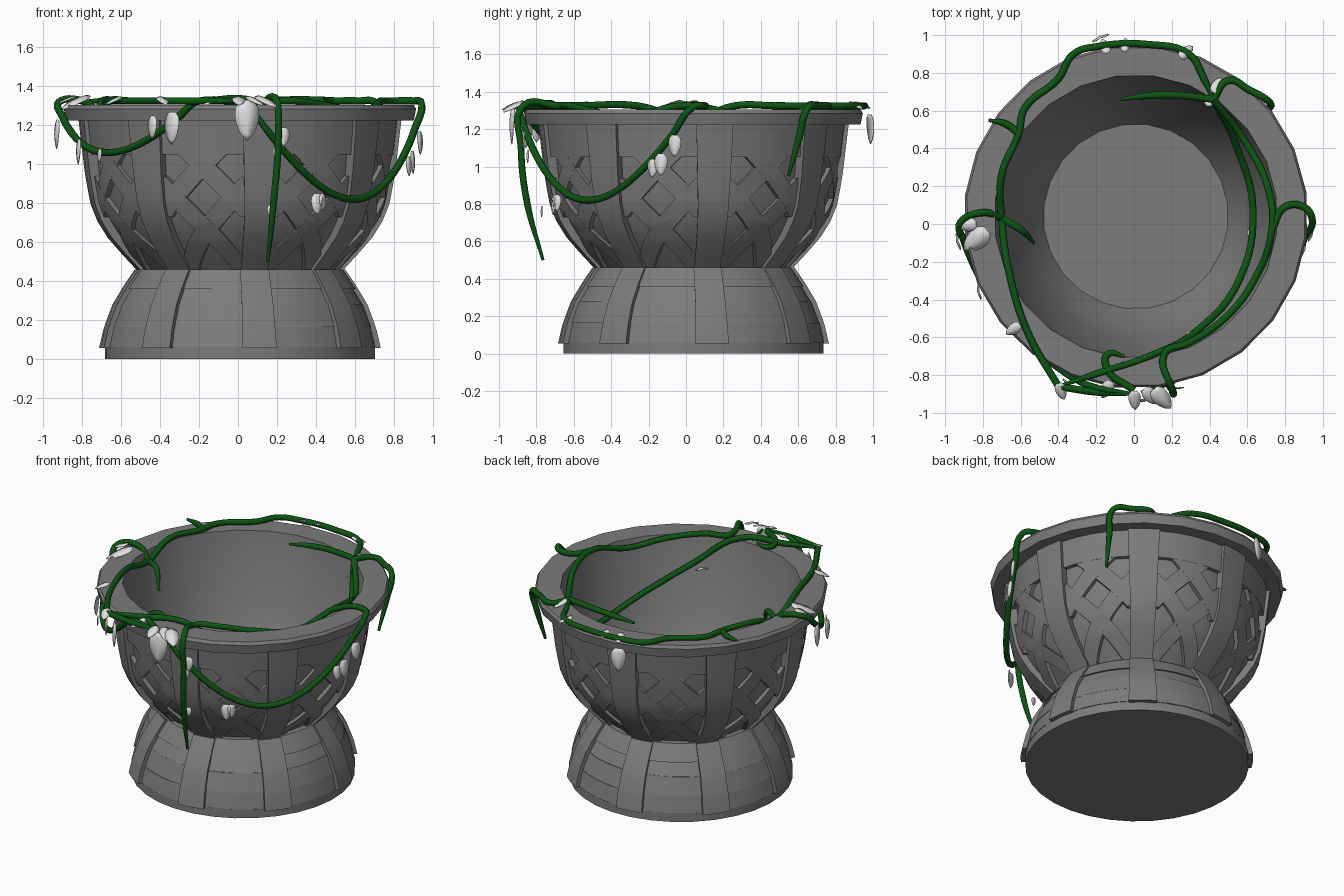
import bpy, bmesh, math, random
from mathutils import Vector, Matrix

random.seed(4)
if "Cube" in bpy.data.objects:
    bpy.data.objects.remove(bpy.data.objects["Cube"])

CX, CY = .01, .04
TURN, STEP, LIMIT = math.radians(8), math.radians(45), math.radians(17)

# Silhouettes as (height, radius), and the hollow as (radius, height)
BOWL = [(.44, .515), (.5, .57), (.6, .665), (.7, .73), (.8, .77), (.95, .797), (1.23, .83)]
BASE = [(.05, .725), (.16, .7), (.28, .655), (.38, .595), (.46, .54)]
HOLLOW = [(.49, .5), (.58, .65), (.65, .85), (.7, 1.05), (.735, 1.2), (.75, 1.305)]


def material(name, *rgb):
    mat = bpy.data.materials.new(name)
    mat.use_nodes = True
    mat.diffuse_color = (*rgb, 1)
    mat.node_tree.nodes["Principled BSDF"].inputs["Base Color"].default_value = (*rgb, 1)
    return mat


STONE = material("grey stone", .2, .2, .2)
VINE = material("vine green", .004, .09, .006)
LEAF = material("pale leaf", .75, .75, .75)


def finish(name, bm, mat, angle=30):
    bmesh.ops.remove_doubles(bm, verts=bm.verts, dist=.0005)
    bmesh.ops.recalc_face_normals(bm, faces=bm.faces)
    mesh = bpy.data.meshes.new(name)
    bm.to_mesh(mesh)
    bm.free()
    ob = bpy.data.objects.new(name, mesh)
    bpy.context.collection.objects.link(ob)
    mesh.materials.append(mat)
    bpy.ops.object.select_all(action="DESELECT")
    ob.select_set(True)
    bpy.context.view_layer.objects.active = ob
    bpy.ops.object.shade_smooth_by_angle(angle=math.radians(angle))
    return ob


def polar(radius, angle, z):
    return Vector((CX + radius * math.cos(angle), CY + radius * math.sin(angle), z))


def interp(table, key):
    for (k0, v0), (k1, v1) in zip(table, table[1:]):
        if key <= k1:
            return v0 + (v1 - v0) * (key - k0) / (k1 - k0)
    return table[-1][1]


def levels(start, end, count):
    return [start + (end - start) * i / count for i in range(count + 1)]


def lathe(name, profile, sides):
    bm = bmesh.new()
    rings = [[bm.verts.new(polar(r, TURN + math.tau * i / sides, z)) for i in range(sides)]
             for r, z in profile]
    for low, high in zip(rings, rings[1:]):
        for i in range(sides):
            j = (i + 1) % sides
            bm.faces.new((low[i], low[j], high[j], high[i]))
    bm.faces.new(rings[0])
    bm.faces.new(rings[-1])
    finish(name, bm, STONE)


def slab(bm, rows, depth, cols=2):
    """Solid curved strip; each row is (height, start angle, end angle, radius)."""
    out, inn = [[[bm.verts.new(polar(r - inset, angle, z)) for angle in levels(a, b, cols)]
                 for z, a, b, r in rows] for inset in (0, depth)]
    for i in range(len(rows) - 1):
        for sheet in (out, inn):
            for c in range(cols):
                bm.faces.new((sheet[i][c], sheet[i][c + 1], sheet[i + 1][c + 1], sheet[i + 1][c]))
        for c in (0, cols):
            bm.faces.new((out[i][c], inn[i][c], inn[i + 1][c], out[i + 1][c]))
    for i in (0, -1):
        for c in range(cols):
            bm.faces.new((out[i][c], out[i][c + 1], inn[i][c + 1], inn[i][c]))


# Bowl with thick rim and hollow inside
shell = [(interp(BOWL, z) - .045, z) for z in levels(.44, 1.225, 12)]
lathe("bowl", shell + [(.9, 1.225), (.912, 1.285), (.9, 1.305)] + HOLLOW[::-1], 24)

# Base core with plinth
core = [(r - .045, z) for z, r in BASE[1:]]
lathe("base_core", [(.695, 0), (.695, .06), (.68, .06)] + core, 32)

# Vertical ribs on bowl and base
for name, table, low, high, w0, w1 in (("bowl_ribs", BOWL, .45, 1.225, .07, .1),
                                       ("base_ribs", BASE, .055, .46, .09, .075)):
    bm = bmesh.new()
    for k in range(8):
        mid = TURN + k * STEP
        rows = []
        for t in levels(0, 1, 9):
            z = low + (high - low) * t
            r = interp(table, z)
            half = (w0 + (w1 - w0) * t) / r
            rows.append((z, mid - half, mid + half, r))
        slab(bm, rows, .06)
    finish(name, bm, STONE)

# Crossed lattice bands and a plain top band in each bowl panel
bm = bmesh.new()
for k in range(8):
    mid = TURN + (k + .5) * STEP
    for slope in (-1, 1):
        for side in (-1, 1):
            rows = []
            for z in levels(.46, 1.06, 20):
                centre = side * .165 + slope * (z - .83)
                a, b = [max(-LIMIT, min(LIMIT, (centre + d) / .76)) for d in (-.07, .07)]
                if b - a > .004:
                    rows.append((z, mid + a, mid + b, interp(BOWL, z) - .022))
            slab(bm, rows, .03)
    slab(bm, [(z, mid - LIMIT, mid + LIMIT, interp(BOWL, z) - .02)
              for z in levels(1.05, 1.225, 3)], .035, 4)
finish("bowl_lattice", bm, STONE)

# Plank courses between the base ribs
bm = bmesh.new()
courses = (.06, .165, .28, .36, .46)
for k in range(8):
    mid = TURN + (k + .5) * STEP
    for low, high in zip(courses, courses[1:]):
        inset = (.016 if high == courses[-1] else .026) + random.uniform(-.004, .004)
        slab(bm, [(z, mid - LIMIT, mid + LIMIT, interp(BASE, z) - inset)
                  for z in (low, high)], .05, 4)
finish("base_planks", bm, STONE)


def rest(x, y, *height):
    """Point lying on the rim or the hollow, unless a height is given."""
    radius = math.hypot(x - CX, y - CY) + .03
    return Vector((x, y, height[0] if height else interp(HOLLOW, radius) + .02))


def hang(degrees, z, slack=0):
    """Point hanging just outside the bowl."""
    return polar(min(.81 + .26 * (z - .82), .93) + slack, math.radians(degrees), z)


def swag(start, end, dip):
    return [hang(start + (end - start) * t, 1.32 - dip * 4 * t * (1 - t)) for t in levels(0, 1, 12)]


def vine(name, points):
    curve = bpy.data.curves.new(name, "CURVE")
    curve.dimensions = "3D"
    curve.bevel_depth = .019
    curve.bevel_resolution = 2
    curve.resolution_u = 6
    curve.use_fill_caps = True
    curve.materials.append(VINE)
    spline = curve.splines.new("BEZIER")
    spline.bezier_points.add(len(points) - 1)
    for knot, point in zip(spline.bezier_points, points):
        knot.co = point
        knot.handle_left_type = knot.handle_right_type = "AUTO"
    spline.bezier_points[-1].radius = .45
    bpy.context.collection.objects.link(bpy.data.objects.new(name, curve))


# Vines over the rim, into the hollow and down the outside
knot_back, knot_left, knot_front = rest(.42, .66, 1.33), rest(-.7, .03), rest(-.4, -.86)
vine("left_rim_vine", [knot_front, rest(-.56, -.58), rest(-.66, -.26), knot_left, rest(-.7, .26),
                       rest(-.61, .48), rest(-.58, .61), rest(-.4, .77), rest(-.32, .9),
                       rest(-.19, .94), rest(.08, .95), rest(.29, .9), rest(.37, .77), knot_back])
vine("inner_vine", [knot_back, rest(.54, .42), rest(.63, .08), rest(.56, -.29), rest(.34, -.56),
                    rest(.08, -.7), rest(-.19, -.79), knot_front])
vine("hanging_vine", [knot_back, rest(.58, .45), rest(.71, .19), rest(.73, -.03), rest(.64, -.29),
                      rest(.48, -.5), rest(.29, -.63), rest(.16, -.69), rest(.2, -.87),
                      hang(-78, 1.1, .06), hang(-79, .8, .1), hang(-80, .5, .09)])
vine("front_festoon", [rest(.73, -.03), rest(.8, .09), rest(.9, .09)] + swag(0, -88, .5))
vine("left_festoon", [knot_left, rest(-.8, .06)] + swag(182, 256, .26) + [rest(0, -.9)])
vine("back_hanging_vine", [knot_back, rest(.5, .76), rest(.61, .71), hang(41, 1.31),
                           hang(39, 1.15), hang(37, .95)])
vine("back_inner_sprig", [knot_back, rest(.25, .68, 1.33), rest(.08, .68, 1.32), rest(-.07, .66, 1.3)])
vine("left_inner_sprig", [knot_left, rest(-.6, -.03, 1.26), rest(-.53, -.1, 1.15)])
vine("left_outer_sprig", [rest(-.61, .48), rest(-.68, .53), rest(-.77, .55)])
vine("front_curl", [rest(0, -.88), rest(-.14, -.77), rest(-.14, -.69), rest(-.05, -.7)])
vine("front_rim_vine", [knot_front, rest(-.2, -.89), rest(.02, -.9)])


# Leaves
def leaf(bm, point, size, droop, spread):
    yaw = math.atan2(point.y - CY, point.x - CX) + math.radians(random.uniform(-spread, spread))
    place = (Matrix.Translation(point) @ Matrix.Rotation(yaw, 4, "Z")
             @ Matrix.Rotation(math.radians(droop), 4, "Y") @ Matrix.Scale(size, 4))
    rows = []
    for u in levels(.03, 1, 6):
        width = .62 * u ** .4 * (1 - u) ** .7
        rows.append([bm.verts.new(place @ Vector((u, s * width, .1 - .25 * u * u - .2 * abs(s) * width)))
                     for s in (-1, 0, 1)])
    for a, b in zip(rows, rows[1:]):
        for c in (0, 1):
            bm.faces.new((a[c], a[c + 1], b[c + 1], b[c]))


bm = bmesh.new()
# Leaves lying on the stone: x, y, length
for x, y, size in ((-.4, -.84, .1), (.1, -.87, .15), (0, -.88, .11), (-.12, -.83, .11),
                   (.05, -.87, .12), (.42, .69, .1), (.4, .62, .09), (-.77, -.03, .18),
                   (-.83, 0, .12), (-.6, -.53, .1), (-.14, .9, .09), (-.05, .91, .08),
                   (.24, .88, .1), (.6, -.03, .12), (.27, -.58, .13)):
    leaf(bm, rest(x, y) + Vector((0, 0, .015)), size, 10, 50)
# Leaves hanging outside: bearing, height, length
for bearing, z, size in ((249, 1.27, .17), (242, 1.25, .12), (272, 1.33, .21), (-76, 1.19, .1),
                         (-78, 1.09, .07), (-79, .79, .06), (-62, .85, .11), (-60, .85, .09),
                         (-6, 1.17, .12), (-11, 1.07, .12), (-14, 1.04, .1), (188, 1.23, .15),
                         (206, 1.13, .13), (217, 1.08, .07), (101, 1.28, .16)):
    leaf(bm, hang(bearing, z, .02), size, 75, 25)
leaves = finish("leaves", bm, LEAF, 60)
leaves.modifiers.new("thickness", "SOLIDIFY").thickness = .004
